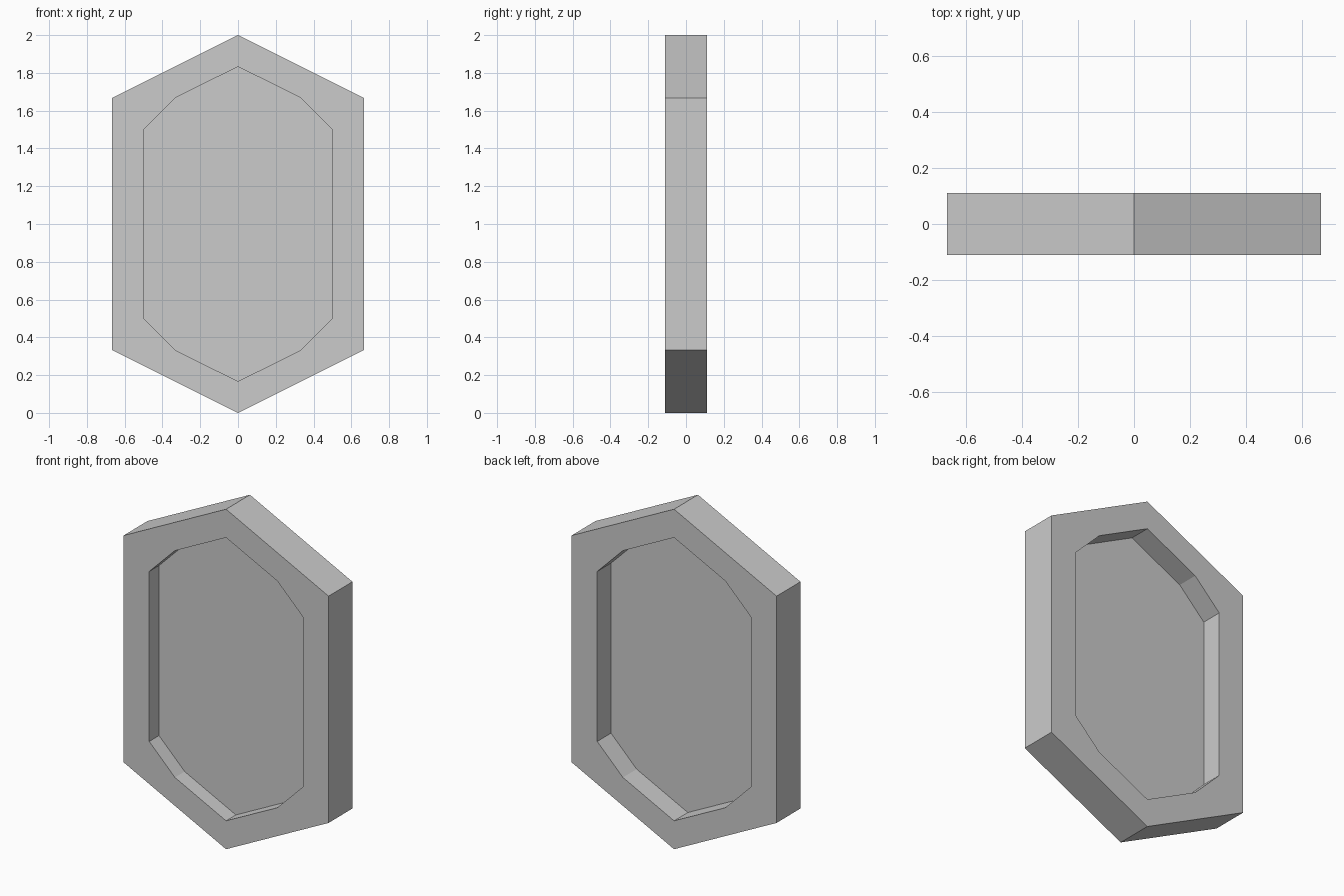
import bpy, bmesh

if "Cube" in bpy.data.objects:
    bpy.data.objects.remove(bpy.data.objects["Cube"])

HALF = 0.111          # half the frame depth
PANEL_Y = -0.0185     # panel sits slightly forward of centre
PANEL_T = 0.003


def mirror_loop(right):
    """Close a right-hand profile (bottom tip to top tip) across x = 0."""
    return right + [(-x, z) for x, z in reversed(right[1:-1])]


def finish(bm, name):
    bmesh.ops.recalc_face_normals(bm, faces=bm.faces)
    mesh = bpy.data.meshes.new(name)
    bm.to_mesh(mesh)
    bm.free()
    obj = bpy.data.objects.new(name, mesh)
    bpy.context.collection.objects.link(obj)
    return obj


def prism(name, loop, y0, y1):
    bm = bmesh.new()
    face = bm.faces.new([bm.verts.new((x, y0, z)) for x, z in loop])
    ext = bmesh.ops.extrude_face_region(bm, geom=[face], use_keep_orig=True)
    verts = [g for g in ext["geom"] if isinstance(g, bmesh.types.BMVert)]
    bmesh.ops.translate(bm, verts=verts, vec=(0, y1 - y0, 0))
    return finish(bm, name)


def ring(name, outer, inner, y0, y1):
    bm = bmesh.new()
    edges = []
    for loop in (outer, inner):
        vs = [bm.verts.new((x, y0, z)) for x, z in loop]
        edges += [bm.edges.new((vs[i - 1], vs[i])) for i in range(len(vs))]
    bmesh.ops.triangle_fill(bm, use_beauty=True, edges=edges)
    ext = bmesh.ops.extrude_face_region(bm, geom=bm.faces[:], use_keep_orig=True)
    verts = [g for g in ext["geom"] if isinstance(g, bmesh.types.BMVert)]
    bmesh.ops.translate(bm, verts=verts, vec=(0, y1 - y0, 0))
    return finish(bm, name)


outer = mirror_loop([(0, 0), (0.667, 0.333), (0.667, 1.667), (0, 2)])
inner = mirror_loop([(0, 0.167), (0.333, 0.333), (0.5, 0.5),
                     (0.5, 1.5), (0.333, 1.667), (0, 1.833)])

# Hexagonal surround
ring("frame", outer, inner, -HALF, HALF)
# Thin recessed pane, visible from both sides
prism("panel", inner, PANEL_Y - PANEL_T / 2, PANEL_Y + PANEL_T / 2)
